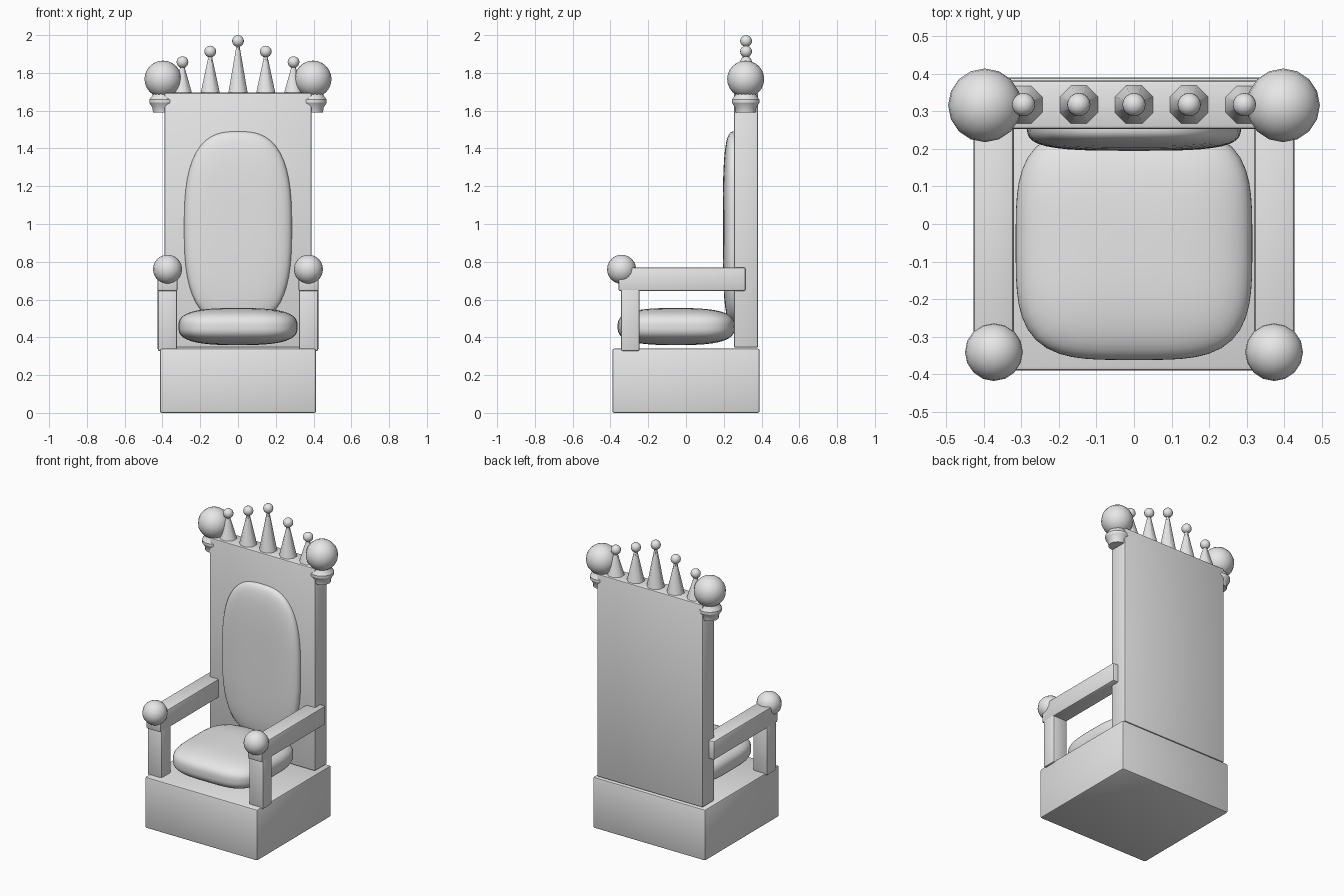
import bpy, bmesh, math
from mathutils import Vector

if "Cube" in bpy.data.objects:
    bpy.data.objects.remove(bpy.data.objects["Cube"], do_unlink=True)

grey = bpy.data.materials.new("stone_grey")
grey.use_nodes = True
grey.diffuse_color = (0.8, 0.8, 0.8, 1)
grey.node_tree.nodes["Principled BSDF"].inputs["Base Color"].default_value = (0.8, 0.8, 0.8, 1)


def finish(name, bm, angle=40):
    bmesh.ops.recalc_face_normals(bm, faces=bm.faces)
    mesh = bpy.data.meshes.new(name)
    bm.to_mesh(mesh)
    bm.free()
    mesh.materials.append(grey)
    ob = bpy.data.objects.new(name, mesh)
    bpy.context.collection.objects.link(ob)
    bpy.ops.object.select_all(action='DESELECT')
    ob.select_set(True)
    bpy.context.view_layer.objects.active = ob
    bpy.ops.object.shade_smooth_by_angle(angle=math.radians(angle))
    return ob


def box(name, lo, hi, bevel=0.01):
    lo, hi = Vector(lo), Vector(hi)
    bm = bmesh.new()
    bmesh.ops.create_cube(bm, size=1)
    for v in bm.verts:
        v.co = (lo + hi) / 2 + v.co * (hi - lo)
    bmesh.ops.bevel(bm, geom=bm.edges[:], offset=bevel, segments=2,
                    profile=0.5, affect='EDGES')
    return finish(name, bm, 30)


def ball(name, centre, radius):
    bm = bmesh.new()
    bmesh.ops.create_uvsphere(bm, u_segments=16, v_segments=12, radius=radius)
    bmesh.ops.translate(bm, verts=bm.verts, vec=centre)
    return finish(name, bm, 60)


def lathe(name, centre, profile, sides, angle):
    """Closed solid of revolution from (radius, height) pairs."""
    bm = bmesh.new()
    rings = []
    for r, z in profile:
        rings.append([bm.verts.new((centre[0] + r * math.cos(a), centre[1] + r * math.sin(a), z))
                      for a in (math.tau * (i + 0.5) / sides for i in range(sides))])
    for low, high in zip(rings, rings[1:]):
        for i in range(sides):
            j = (i + 1) % sides
            bm.faces.new((low[i], low[j], high[j], high[i]))
    bm.faces.new(rings[0])
    bm.faces.new(rings[-1])
    return finish(name, bm, angle)


def cushion(name, centre, half, thin, outline, puff):
    """Pillow: rounded outline across two axes, puffed along the thin axis."""
    bm = bmesh.new()
    bmesh.ops.create_cube(bm, size=2)
    bmesh.ops.subdivide_edges(bm, edges=bm.edges[:], cuts=15, use_grid_fill=True)
    for v in bm.verts:
        d = Vector([math.tan(c * math.pi / 4) for c in v.co])
        flat = sum(abs(d[i]) ** outline for i in range(3) if i != thin)
        d /= (flat ** (puff / outline) + abs(d[thin]) ** puff) ** (1 / puff)
        v.co = [centre[i] + half[i] * d[i] for i in range(3)]
    return finish(name, bm, 80)


# Plinth, back panel and upholstery
box("base", (-0.414, -0.39, 0), (0.414, 0.39, 0.34))
box("backrest", (-0.39, 0.253, 0.345), (0.39, 0.382, 1.695))
cushion("seat_cushion", (0, -0.052, 0.457), (0.315, 0.31, 0.098), 2, 3.7, 2.9)
cushion("back_cushion", (0, 0.262, 0.98), (0.285, 0.067, 0.51), 1, 2.8, 3.5)

# Arms and corner finials
for side, s in (("left", 1), ("right", -1)):
    x0, x1 = sorted((s * 0.32, s * 0.427))
    box(side + "_armrest", (x0, -0.358, 0.645), (x1, 0.315, 0.77))
    box(side + "_arm_post", (x0 + 0.002, -0.345, 0.328), (x1 - 0.002, -0.245, 0.70))
    ball(side + "_arm_ball", (s * 0.373, -0.341, 0.76), 0.077)
    lathe(side + "_collar", (s * 0.397, 0.316),
          [(0.054, 1.59), (0.057, 1.615), (0.074, 1.642), (0.074, 1.658),
           (0.058, 1.68), (0.05, 1.70)], 16, 30)
    ball(side + "_finial_ball", (s * 0.397, 0.316, 1.767), 0.098)

# Crown of spikes along the top
for i in range(-2, 3):
    x, tip = i * 0.147, 1.969 - abs(i) * 0.056
    lathe("crown_spike_%d" % (i + 3), (x, 0.318),
          [(0.057, 1.685), (0.004, tip)], 8, 50)
    ball("crown_ball_%d" % (i + 3), (x, 0.318, tip), 0.031)
